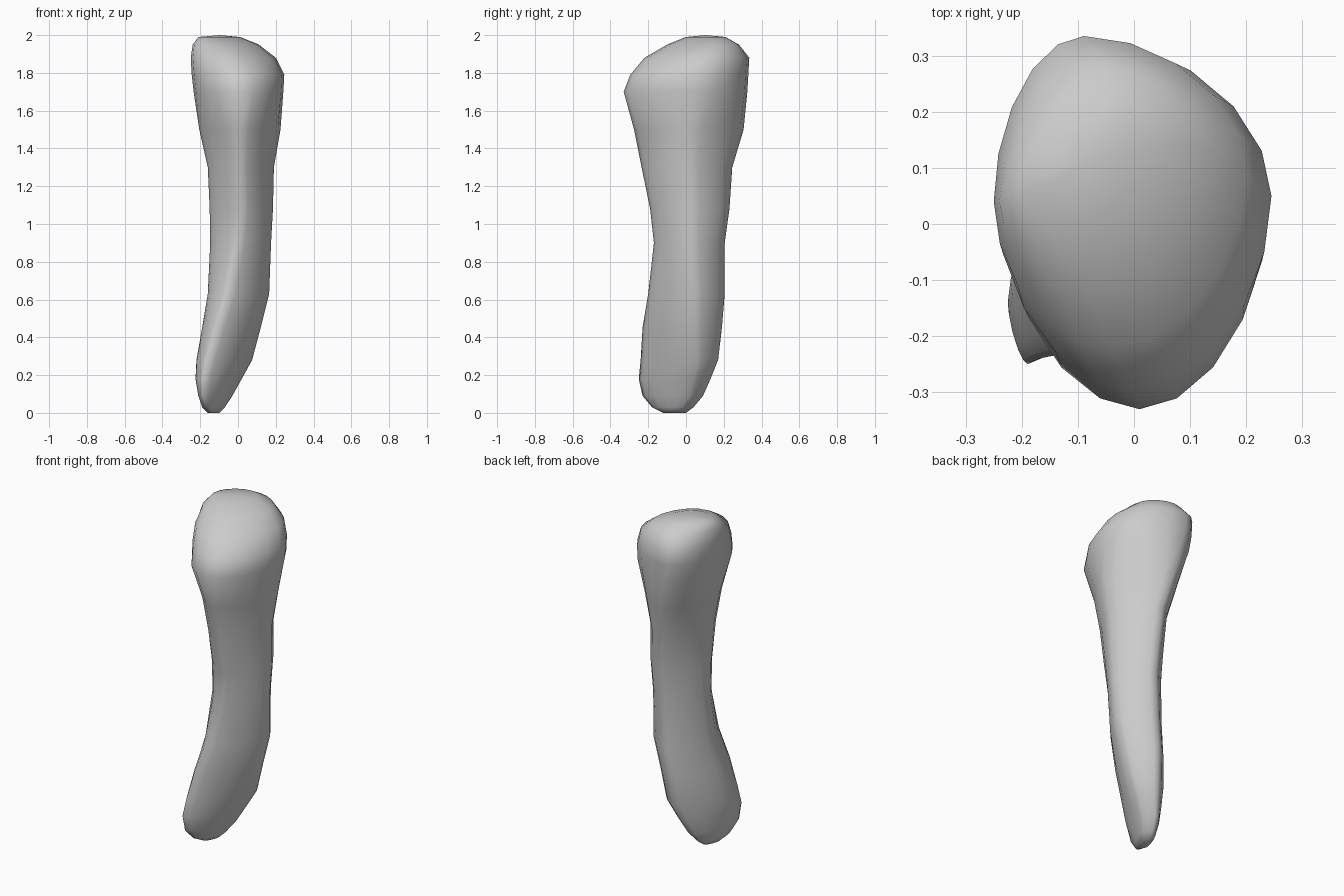
import bpy
import bmesh
from math import sin, cos, pi

default_cube = bpy.data.objects.get("Cube")
if default_cube:
    bpy.data.objects.remove(default_cube, do_unlink=True)

QUARTER_STEPS = 5
HEAD_START = 1.6

# Cross-sections: height, left and right limits, front and back limits,
# then x of the front and back extremes, y of the left and right extremes
SECTIONS = [
    (0, -.16, -.1, -.12, .0, -.14, -.12, -.08, -.04),
    (.03, -.19, -.07, -.18, .04, -.17, -.11, -.11, -.02),
    (.09, -.21, -.03, -.23, .09, -.19, -.09, -.14, .02),
    (.18, -.225, .02, -.25, .13, -.19, -.06, -.14, .04),
    (.28, -.22, .075, -.24, .17, -.17, -.03, -.1, .06),
    (.45, -.19, .12, -.23, .19, -.12, -.02, -.07, .05),
    (.63, -.16, .165, -.2, .205, -.06, .01, -.03, .05),
    (.9, -.147, .175, -.17, .205, 0, .02, 0, .03),
    (1.08, -.15, .185, -.19, .23, .02, .02, 0, .03),
    (1.3, -.16, .19, -.235, .245, .01, 0, 0, .02),
    (1.5, -.205, .225, -.275, .305, .01, -.03, .02, .02),
    (1.7, -.235, .24, -.33, .325, .01, -.07, .04, .04),
    (1.79, -.245, .245, -.295, .33, 0, -.09, .04, .05),
    (1.88, -.25, .2, -.22, .335, -.04, -.09, .04, .09),
    (1.95, -.24, .11, -.1, .28, -.08, -.05, .04, .14),
    (1.99, -.21, .01, .0, .21, -.12, -.05, .07, .14),
]


def add_ring(bm, section):
    """Add one closed ring made of four rounded quarters."""
    z, left, right, front, back, front_x, back_x, left_y, right_y = section
    # The shaft is pinched towards a diamond, the head is rounder
    power = 1.35 if z < HEAD_START else 1.06
    quarters = [
        ((right, right_y), (back_x, back)),
        ((back_x, back), (left, left_y)),
        ((left, left_y), (front_x, front)),
        ((front_x, front), (right, right_y)),
    ]
    ring = []
    for index, (start, end) in enumerate(quarters):
        starts_at_side = index % 2 == 0
        if starts_at_side:
            centre = (end[0], start[1])
        else:
            centre = (start[0], end[1])
        for step in range(QUARTER_STEPS):
            angle = pi / 2 * step / QUARTER_STEPS
            fade, grow = cos(angle) ** power, sin(angle) ** power
            x, y = (c + (s - c) * fade + (e - c) * grow
                    for c, s, e in zip(centre, start, end))
            ring.append(bm.verts.new((x, y, z)))
    return ring


def loft(name, sections, material):
    """Skin the rings into one closed smooth body."""
    bm = bmesh.new()
    rings = [add_ring(bm, section) for section in sections]
    sides = len(rings[0])
    for lower, upper in zip(rings, rings[1:]):
        for side in range(sides):
            following = (side + 1) % sides
            bm.faces.new((lower[side], lower[following],
                          upper[following], upper[side]))
    # Flat underside and a slightly raised crown
    bm.faces.new(list(reversed(rings[0])))
    crown = bm.faces.new(rings[-1])
    peak = bmesh.ops.poke(bm, faces=[crown])["verts"][0]
    peak.co.z = 2
    bmesh.ops.recalc_face_normals(bm, faces=bm.faces)
    for face in bm.faces:
        face.smooth = True
    mesh = bpy.data.meshes.new(name)
    bm.to_mesh(mesh)
    bm.free()
    mesh.materials.append(material)
    body = bpy.data.objects.new(name, mesh)
    bpy.context.scene.collection.objects.link(body)


def flat_material(name, colour):
    """Make a plain material showing one colour everywhere."""
    material = bpy.data.materials.new(name)
    material.use_nodes = True
    material.diffuse_color = colour
    shader = material.node_tree.nodes["Principled BSDF"]
    shader.inputs["Base Color"].default_value = colour
    return material


# Curved shaft with a swollen, slanted head
grey = flat_material("light_grey", (.6, .6, .6, 1))
loft("curved_shaft", SECTIONS, grey)
